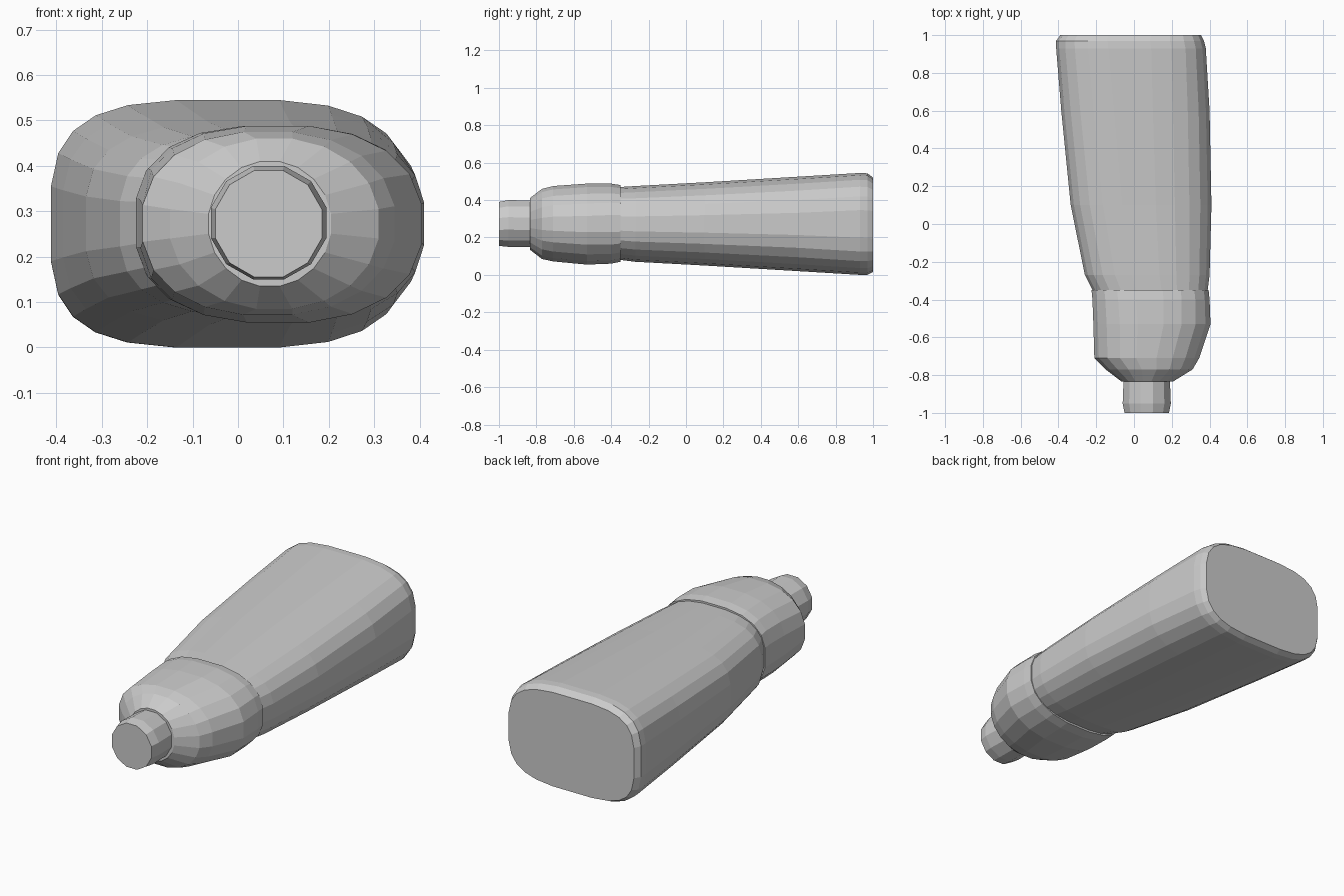
import bpy
import bmesh
from math import cos, sin, pi

if "Cube" in bpy.data.objects:
    bpy.data.objects.remove(bpy.data.objects["Cube"], do_unlink=True)

grey = bpy.data.materials.new("plain grey")
grey.use_nodes = True
colour = (0.6, 0.6, 0.6, 1)
grey.diffuse_color = colour
grey.node_tree.nodes["Principled BSDF"].inputs["Base Color"].default_value = colour


def power(v, n):
    return abs(v) ** (2 / n) * (1 if v >= 0 else -1)


def loft(name, sections, sides):
    """Skin rounded sections (y, x0, x1, z0, z1, left power, right power)."""
    bm = bmesh.new()
    rings = []
    for y, x0, x1, z0, z1, n_low, n_high in sections:
        ring = []
        for i in range(sides):
            a = 2 * pi * (i + 0.5) / sides
            n = n_high if cos(a) > 0 else n_low
            # the half step keeps flat sides touching the stated limits
            k = cos(pi / sides) ** (2 / n)
            x = (x0 + x1) / 2 + (x1 - x0) / 2 * power(cos(a), n) / k
            z = (z0 + z1) / 2 + (z1 - z0) / 2 * power(sin(a), n) / k
            ring.append(bm.verts.new((x, y, z)))
        rings.append(ring)
    for a, b in zip(rings, rings[1:]):
        for i in range(sides):
            j = (i + 1) % sides
            bm.faces.new((a[i], a[j], b[j], b[i]))
    bm.faces.new(rings[0])
    bm.faces.new(rings[-1])
    bmesh.ops.recalc_face_normals(bm, faces=bm.faces)
    mesh = bpy.data.meshes.new(name)
    bm.to_mesh(mesh)
    bm.free()
    mesh.materials.append(grey)
    obj = bpy.data.objects.new(name, mesh)
    bpy.context.collection.objects.link(obj)
    return obj


# Long flaring body with a bevelled back end
loft("body", [
    (-0.35, -0.22, 0.39, 0.08, 0.47, 2.8, 2.5),
    (-0.27, -0.26, 0.40, 0.07, 0.475, 2.9, 2.5),
    (0.10, -0.335, 0.41, 0.05, 0.495, 3.1, 2.6),
    (0.60, -0.385, 0.40, 0.02, 0.525, 3.3, 2.8),
    (0.93, -0.412, 0.38, 0.0, 0.545, 3.4, 3.1),
    (0.97, -0.412, 0.37, 0.0, 0.543, 3.4, 3.1),
    (1.0, -0.39, 0.355, 0.015, 0.52, 3.6, 3.3),
], 24)

# Rounded shoulder that narrows towards the nozzle
loft("shoulder", [
    (-0.35, -0.225, 0.395, 0.07, 0.48, 2.7, 2.4),
    (-0.40, -0.22, 0.40, 0.06, 0.488, 2.7, 2.4),
    (-0.53, -0.215, 0.405, 0.055, 0.488, 2.6, 2.3),
    (-0.71, -0.21, 0.345, 0.072, 0.475, 2.3, 2.2),
    (-0.77, -0.15, 0.31, 0.085, 0.46, 2.1, 2.1),
    (-0.835, -0.065, 0.205, 0.135, 0.41, 2, 2),
], 20)

# Short blunt nozzle
loft("nozzle", [
    (-0.82, -0.055, 0.19, 0.15, 0.397, 2, 2),
    (-0.95, -0.06, 0.195, 0.15, 0.4, 2, 2),
    (-1.0, -0.05, 0.185, 0.155, 0.39, 2, 2),
], 12)
